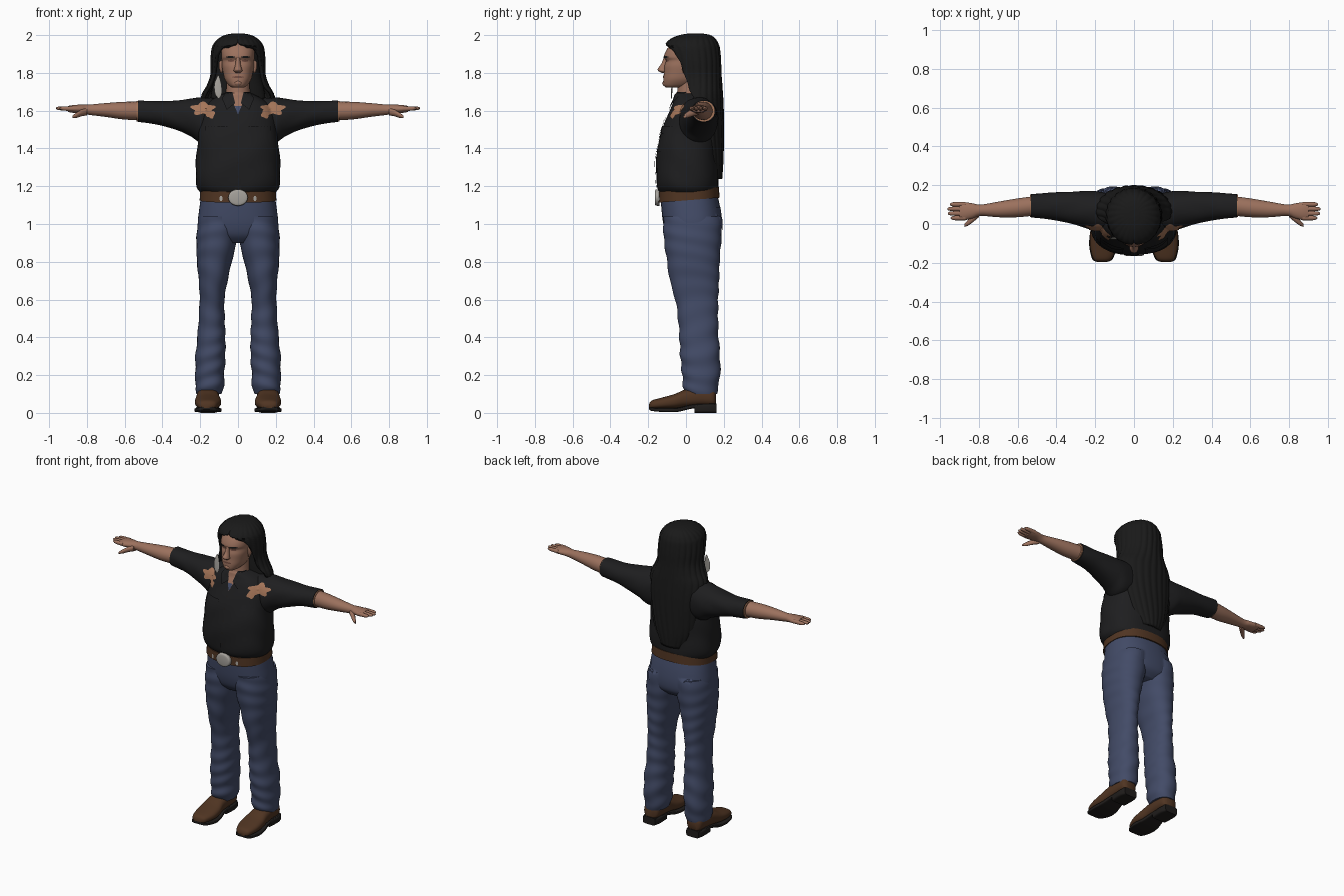
import bpy, bmesh, math
from mathutils import Vector
from mathutils.bvhtree import BVHTree

old = bpy.data.objects.get("Cube")
if old:
    bpy.data.objects.remove(old)


def material(name, *rgb):
    m = bpy.data.materials.new(name)
    m.use_nodes = True
    m.diffuse_color = (*rgb, 1)
    bsdf = m.node_tree.nodes["Principled BSDF"]
    bsdf.inputs["Base Color"].default_value = (*rgb, 1)
    bsdf.inputs["Roughness"].default_value = 0.8
    return m


SKIN = material("skin", .33, .165, .11)
SHADE = material("lips_and_eyes", .16, .07, .05)
HAIR = material("black_hair", .010, .010, .010)
SHIRT = material("black_cloth", .013, .013, .014)
DENIM = material("blue_denim", .055, .07, .135)
LEATHER = material("brown_leather", .08, .035, .016)
SOLE = material("dark_sole", .014, .012, .011)
SILVER = material("silver", .38, .36, .33)
THREAD = material("tan_thread", .38, .18, .10)
trees = {}


def finish(name, bm, mat, smooth=45):
    bmesh.ops.recalc_face_normals(bm, faces=bm.faces)
    trees[name] = BVHTree.FromBMesh(bm)
    mesh = bpy.data.meshes.new(name)
    bm.to_mesh(mesh)
    bm.free()
    mesh.materials.append(mat)
    ob = bpy.data.objects.new(name, mesh)
    bpy.context.collection.objects.link(ob)
    bpy.ops.object.select_all(action="DESELECT")
    ob.select_set(True)
    bpy.context.view_layer.objects.active = ob
    bpy.ops.object.shade_smooth_by_angle(angle=math.radians(smooth))
    return ob


def spline(rows, sub):
    """Smooth in-between rows through the given ones."""
    out = []
    for i in range(len(rows) - 1):
        p0, p1, p2, p3 = (rows[max(0, min(len(rows) - 1, i + k))] for k in (-1, 0, 1, 2))
        for s in range(sub):
            u = s / sub
            out.append([b + .5 * u * (c - a + u * (2*a - 5*b + 4*c - d + u * (3*(b - c) + d - a)))
                        for a, b, c, d in zip(p0, p1, p2, p3)])
    return out + [list(rows[-1])]


def loft(name, mat, rows, axis="z", side=1, e=2.0, sub=5, n=36, fold=None, shear=0):
    """Rows hold a position on the axis, then the bounds across it."""
    rows = [(r[0], -r[1], *r[1:]) if len(r) == 4 else r for r in rows]
    bm, rings = bmesh.new(), []
    for t, a0, a1, b0, b1 in spline(rows, sub):
        ring = []
        for k in range(n):
            ang = math.tau * k / n
            c, s = math.cos(ang), math.sin(ang)
            g = 1 + (fold(t, ang) if fold else 0)
            a = (a0 + a1) / 2 + g * (a1 - a0) / 2 * math.copysign(abs(c) ** (2 / e), c)
            b = (b0 + b1) / 2 + g * (b1 - b0) / 2 * math.copysign(abs(s) ** (2 / e), s)
            x, y, z = {"z": (a, b, t), "x": (t, a, b), "y": (a, t, b)}[axis]
            ring.append(bm.verts.new((x * side, y, z + shear * y)))
        rings.append(ring)
    for r, q in zip(rings, rings[1:]):
        for k in range(n):
            bm.faces.new((r[k], r[(k + 1) % n], q[(k + 1) % n], q[k]))
    bm.faces.new(rings[0])
    bm.faces.new(rings[-1])
    return finish(name, bm, mat)


def plate(name, mat, outline, targets, lift=.004, look=1, steps=6):
    """A thin patch laid on the surface, facing front (or back if look is -1)."""
    cx = sum(p[0] for p in outline) / len(outline)
    cz = sum(p[1] for p in outline) / len(outline)
    pts = []
    for p, q in zip(outline, outline[1:] + outline[:1]):
        m = max(1, 36 // len(outline))
        pts += [(p[0] + (q[0] - p[0]) * i / m, p[1] + (q[1] - p[1]) * i / m) for i in range(m)]

    def drop(x, z):
        ys = []
        for t in targets:
            hit = trees[t].ray_cast(Vector((x, -look, z)), Vector((0, look, 0)))[0]
            if hit:
                ys.append(hit.y * look)
        return (x, (min(ys) - lift) * look if ys else 0, z)

    bm = bmesh.new()
    mid = bm.verts.new(drop(cx, cz))
    rings = [[bm.verts.new(drop(cx + (x - cx) * k / steps, cz + (z - cz) * k / steps))
              for x, z in pts] for k in range(1, steps + 1)]
    n = len(pts)
    for k in range(n):
        j = (k + 1) % n
        bm.faces.new((mid, rings[0][k], rings[0][j]))
        for r, q in zip(rings, rings[1:]):
            bm.faces.new((r[k], q[k], q[j], r[j]))
    return finish(name, bm, mat)


def oval(cx, cz, rx, rz, wave=0, lobes=5):
    ring = [(math.tau * k / 36, 1 + wave * math.sin(lobes * math.tau * k / 36)) for k in range(36)]
    return [(cx + rx * g * math.cos(a), cz + rz * g * math.sin(a)) for a, g in ring]


def box(cx, cz, w, h):
    return [(cx - w, cz - h), (cx + w, cz - h), (cx + w, cz + h), (cx - w, cz + h)]


# Cloth folds
def denim_fold(t, a):
    return (.015 + .035 * max(0, .75 - t)) * math.sin(62 * t + 2.2 * math.sin(a + 7 * t))


def shirt_fold(t, a):
    return .012 * math.sin(34 * t + 3 * math.sin(2 * a))


# Shirt body and jeans seat
loft("shirt_body", SHIRT, [
    (1.17, .20, -.14, .165), (1.21, .222, -.155, .172), (1.33, .222, -.158, .172),
    (1.45, .212, -.14, .17), (1.53, .205, -.115, .17), (1.58, .195, -.095, .165),
    (1.63, .17, -.075, .155), (1.66, .135, -.06, .145), (1.69, .075, -.052, .12)],
    e=2.4, n=48, fold=shirt_fold)
loft("jeans_seat", DENIM, [
    (1.16, .193, -.135, .165), (1.08, .205, -.13, .182), (1.0, .213, -.12, .19),
    (.94, .2, -.1, .18), (.9, .12, -.06, .14)], e=2.4, n=48)
loft("belt", LEATHER, [(1.125, .203, -.147, .178), (1.182, .2, -.145, .174)],
     e=2.4, sub=1, n=48, shear=.08)

# Neck, head and nose
loft("neck", SKIN, [(1.58, .075, -.06, .1), (1.66, .066, -.05, .09),
                    (1.72, .062, -.045, .085), (1.79, .062, -.04, .08)])
loft("head", SKIN, [
    (1.722, .03, -.105, -.03), (1.735, .05, -.118, .03), (1.765, .07, -.12, .07),
    (1.80, .079, -.117, .09), (1.835, .085, -.115, .1), (1.865, .086, -.107, .11),
    (1.885, .088, -.117, .11), (1.92, .087, -.104, .11), (1.95, .074, -.08, .1),
    (1.968, .04, -.04, .06)], e=2.3, n=48)
loft("nose", SKIN, [(1.80, .012, -.128, -.1), (1.81, .023, -.146, -.1),
                    (1.822, .02, -.149, -.1), (1.85, .013, -.13, -.09),
                    (1.885, .011, -.116, -.09)], n=20)
plate("mouth", SHADE, oval(0, 1.778, .032, .005), ["head"], .002)
loft("chin", SKIN, [(1.73, .018, -.118, -.08), (1.745, .025, -.126, -.08),
                    (1.76, .015, -.118, -.08)], n=20)

for s, tag in ((1, "left"), (-1, "right")):
    # Face details
    plate(tag + "_eye", SHADE, oval(s * .037, 1.864, .017, .006), ["head"], .002)
    plate(tag + "_eyebrow", HAIR, oval(s * .04, 1.884, .024, .005), ["head"], .003)
    loft(tag + "_ear", SKIN, [(1.80, .082, .092, -.015, .005), (1.825, .08, .1, -.022, .015),
                              (1.855, .08, .1, -.02, .02), (1.865, .084, .092, -.01, .01)],
         side=s, n=16)

    # Sleeve, forearm and hand
    loft(tag + "_sleeve", SHIRT, [
        (.1, -.03, .155, 1.45, 1.665), (.19, -.035, .168, 1.43, 1.67),
        (.25, -.02, .17, 1.465, 1.663), (.32, 0, .167, 1.495, 1.655),
        (.42, .022, .162, 1.525, 1.65), (.53, .033, .155, 1.54, 1.655)],
        "x", s, 2.2, fold=shirt_fold)
    loft(tag + "_cuff_edge", THREAD, [(.528, .036, .152, 1.543, 1.652),
                                      (.537, .036, .152, 1.543, 1.652)], "x", s, sub=1)
    loft(tag + "_forearm", SKIN, [
        (.5, .045, .145, 1.55, 1.647), (.6, .035, .132, 1.553, 1.647),
        (.7, .035, .115, 1.567, 1.64), (.79, .042, .1, 1.578, 1.632),
        (.83, .03, .106, 1.585, 1.632), (.87, .02, .112, 1.588, 1.63),
        (.9, .02, .112, 1.593, 1.625)], "x", s)
    for k, tip in enumerate((.945, .96, .963, .95)):
        y = .031 + .0235 * k
        loft(f"{tag}_finger_{k + 1}", SKIN, [
            (.87, y - .012, y + .012, 1.597, 1.624), (.92, y - .012, y + .012, 1.6, 1.623),
            (tip - .01, y - .009, y + .009, 1.604, 1.621),
            (tip, y - .003, y + .003, 1.61, 1.616)], "x", s, sub=3, n=14)
    loft(tag + "_thumb", SKIN, [
        (.8, .035, .075, 1.575, 1.615), (.83, .01, .05, 1.57, 1.605),
        (.855, -.008, .022, 1.562, 1.59), (.875, -.015, .0, 1.56, 1.575)], "x", s, n=16)

    # Jeans leg
    loft(tag + "_jeans_leg", DENIM, [
        (1.04, .005, .205, -.12, .185), (.97, .0, .217, -.12, .19),
        (.9, .008, .22, -.115, .185), (.8, .033, .217, -.1, .178),
        (.7, .055, .208, -.085, .175), (.6, .072, .203, -.057, .17),
        (.5, .07, .208, -.042, .17), (.4, .067, .215, -.035, .172),
        (.3, .067, .225, -.03, .18), (.2, .073, .226, -.02, .18),
        (.14, .075, .226, -.015, .172), (.1, .085, .218, 0, .162)],
        side=s, e=2.2, sub=9, n=44, fold=denim_fold)

    # Shoe
    loft(tag + "_shoe", LEATHER, [
        (-.196, .145, .185, .025, .045), (-.18, .115, .21, .02, .066),
        (-.12, .092, .226, .02, .083), (-.06, .09, .227, .022, .1),
        (.0, .1, .22, .03, .125), (.08, .1, .216, .035, .14),
        (.14, .107, .21, .035, .13), (.158, .13, .19, .04, .11)], "y", s, 2.5)
    loft(tag + "_sole", SOLE, [
        (-.196, .14, .19, .018, .032), (-.18, .11, .216, .01, .028),
        (-.11, .087, .231, .004, .026), (-.04, .095, .226, .006, .028),
        (.04, .11, .212, .024, .045), (.155, .115, .207, .035, .05)], "y", s, 6)
    loft(tag + "_heel", SOLE, [(.045, .108, .213, 0, .045), (.12, .105, .216, 0, .048),
                               (.162, .115, .206, 0, .05)], "y", s, 5)

# Hair: an open-fronted shell with strand ridges
locks = spline([
    (2.0, .025, .02, .08, 0), (1.992, .065, -.03, .125, 0), (1.973, .1, -.075, .15, 0),
    (1.95, .12, -.098, .163, .1), (1.925, .13, -.102, .17, .72), (1.86, .136, -.09, .176, 1.0),
    (1.79, .136, -.075, .178, 1.12), (1.73, .155, -.065, .182, 1.2),
    (1.67, .185, -.06, .186, 1.38), (1.57, .185, -.03, .19, 1.7),
    (1.45, .17, -.02, .19, 1.85), (1.33, .14, 0, .188, 2.0), (1.24, .09, .03, .182, 2.2)], 4)
bm, grid, count = bmesh.new(), [], 110
for z, rx, y0, y1, gap in locks:
    row = []
    for k in range(count):
        a = max(gap, 0) + (math.tau - 2 * max(gap, 0)) * k / (count - 1)
        g = 1 + .018 * math.sin(24 * a + 2 * math.sin(9 * z))
        row.append(bm.verts.new((rx * g * math.sin(a),
                                 (y0 + y1) / 2 - (y1 - y0) / 2 * g * math.cos(a), z)))
    grid.append(row)
for r, q in zip(grid, grid[1:]):
    for k in range(count - 1):
        bm.faces.new((r[k], r[k + 1], q[k + 1], q[k]))
bm.faces.new(grid[0])
bmesh.ops.remove_doubles(bm, verts=bm.verts, dist=.0002)
shell = finish("long_hair", bm, HAIR, 60)
thick = shell.modifiers.new("thickness", "SOLIDIFY")
thick.thickness, thick.offset = .018, 0
loft("inner_hair", HAIR, [(1.62, .15, .03, .16), (1.7, .14, .02, .165), (1.8, .118, .015, .165),
                          (1.9, .115, 0, .16), (1.96, .08, .02, .13)])

# Open neck, undershirt, collar and placket
front = ["shirt_body", "neck", "left_sleeve", "right_sleeve"]
plate("open_neck", SKIN, [(-.05, 1.7), (0, 1.58), (.05, 1.7)], front, .004)
plate("undershirt", DENIM, [(-.018, 1.625), (0, 1.58), (.018, 1.625)], front, .006)
plate("placket", SHIRT, box(0, 1.38, .017, .19), front, .006)
for k in range(5):
    plate(f"shirt_button_{k + 1}", SOLE, oval(0, 1.25 + .075 * k, .006, .006), front, .009, steps=1)
for s, tag in ((1, "left"), (-1, "right")):
    plate(tag + "_collar", SHIRT, [(s * .03, 1.7), (s * .015, 1.64), (s * .06, 1.605),
                                   (s * .085, 1.665), (s * .062, 1.7)], front, .009)
    plate(tag + "_shirt_pocket", SHIRT, box(s * .115, 1.44, .058, .06), front, .004)
    plate(tag + "_pocket_flap", SHIRT, [(s * .055, 1.52), (s * .175, 1.52), (s * .175, 1.495),
                                        (s * .115, 1.475), (s * .055, 1.495)], front, .008)
    plate(tag + "_embroidery", THREAD, oval(s * .185, 1.61, .058, .032, .22), front, .005)
    plate(tag + "_embroidery_tail", THREAD, oval(s * .145, 1.582, .022, .022, .15, 4), front, .006)
    seat = ["jeans_seat", tag + "_jeans_leg"]
    plate(tag + "_back_pocket", DENIM, [(s * .05, 1.09), (s * .16, 1.09), (s * .155, .99),
                                        (s * .105, .965), (s * .055, .99)], seat, .004, -1)
    plate(tag + "_belt_stud", SILVER, oval(s * .09, 1.135, .008, .014), ["belt"], .004, steps=2)

# Buckle and feather
loft("belt_buckle", SILVER, [(-.165, -.035, .035, 1.11, 1.168), (-.16, -.05, .05, 1.098, 1.182),
                             (-.14, -.052, .052, 1.096, 1.184)], "y")
loft("feather", SILVER, [(1.665, -.105, -.098, -.079, -.074), (1.69, -.122, -.086, -.08, -.073),
                         (1.74, -.125, -.088, -.076, -.069), (1.785, -.108, -.1, -.07, -.066)], n=20)
